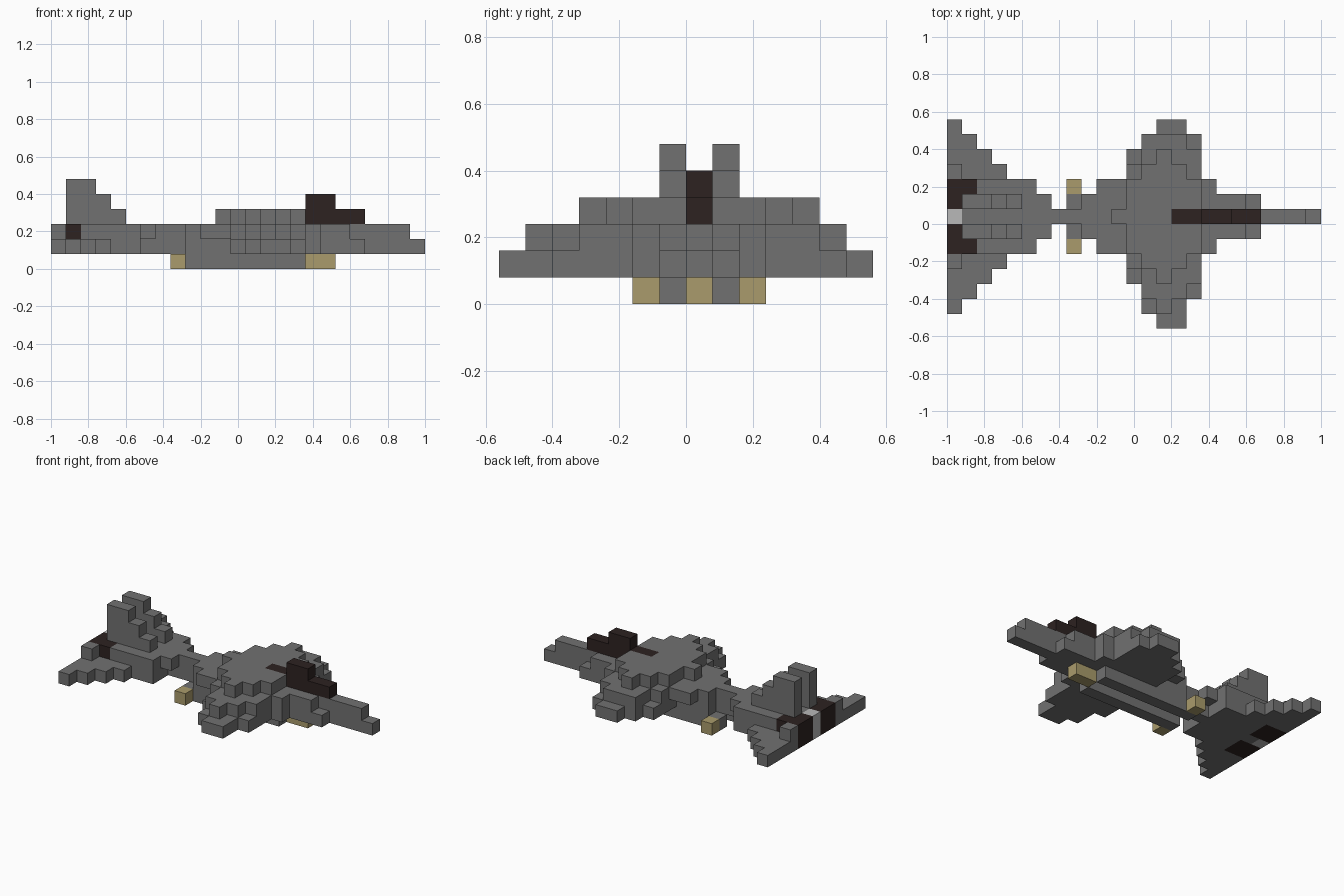
import bpy
import bmesh
from mathutils import Vector

cube = bpy.data.objects.get("Cube")
if cube:
    bpy.data.objects.remove(cube, do_unlink=True)

S = 0.08                      # block size
ORIGIN = Vector((-1, 0, 0))


def material(name, rgb):
    m = bpy.data.materials.new(name)
    m.use_nodes = True
    m.diffuse_color = (*rgb, 1)
    m.node_tree.nodes["Principled BSDF"].inputs["Base Color"].default_value = (*rgb, 1)
    return m


grey = material("hull grey", (0.165, 0.165, 0.165))
dark = material("dark glass", (0.026, 0.016, 0.015))
tan = material("wheel tan", (0.40, 0.33, 0.15))
light = material("light grey", (0.48, 0.48, 0.48))


def box(i0, i1, j0, j1, k0, k1):
    """Blocks in an inclusive index range."""
    return {(i, j, k) for i in range(i0, i1 + 1)
            for j in range(j0, j1 + 1) for k in range(k0, k1 + 1)}


def plan(layer, first, half_widths):
    """One layer, mirrored about the centre row, a half width per column."""
    cells = set()
    for n, w in enumerate(half_widths):
        cells |= box(first + n, first + n, -w, w, layer, layer)
    return cells


parts = []
used = set()


def part(name, mat, cells):
    cells = cells - used
    used.update(cells)
    parts.append((name, mat, cells))


# Canopy and exhausts come first, so the hull is cut around them
part("canopy", dark, box(15, 20, 0, 0, 3, 3) | box(17, 18, 0, 0, 4, 4))
part("left_exhaust", dark, box(0, 1, 1, 2, 1, 2))
part("right_exhaust", dark, box(0, 1, -2, -1, 1, 2))
part("tail_light", light, box(0, 0, 0, 0, 1, 2))

# Landing gear
part("nose_wheel", tan, box(17, 18, 0, 0, 0, 0))
for j, side in ((2, "left"), (-2, "right")):
    part(side + "_wheel", tan, box(8, 8, j, j, 0, 0))
    part(side + "_belly_rail", grey, box(8, 16, j // 2, j // 2, 0, 0))

# Twin fins, stepped down towards the nose
for j, side in ((1, "left"), (-1, "right")):
    fin = set()
    for step in range(3):
        fin |= box(1, 4 - step, j, j, 3 + step, 3 + step)
    part(side + "_fin", grey, fin)

# Tail plane
part("tail_plane", grey,
     plan(1, 0, (6, 5, 4, 3, 2, 2, 0)) | plan(2, 0, (3, 2, 2, 2, 2, 2, 1)))

# Main wing, three stacked layers with longer right tips
wing = plan(1, 12, (4, 5, 6, 6, 5)) | plan(2, 12, (3, 5, 5, 5, 4))
wing |= plan(3, 11, (0, 2, 3, 4, 3, 2))
wing |= box(13, 15, -6, -6, 1, 1) | box(14, 15, -7, -7, 1, 1)
wing |= box(14, 14, -6, -6, 2, 2)
part("main_wing", grey, wing)

# Fuselage
part("fuselage", grey,
     plan(1, 7, (0, 0, 1, 1, 1)) | plan(2, 7, (0, 0, 1, 2, 2))
     | plan(1, 17, (2, 1, 1, 1)) | plan(2, 17, (2, 1, 1, 0)))
part("nose", grey, box(21, 24, 0, 0, 1, 1) | box(21, 23, 0, 0, 2, 2))


def build(name, mat, cells):
    """Outer faces of a set of blocks, merged into flat panels."""
    bm = bmesh.new()
    for cell in cells:
        for axis in range(3):
            for sign in (-1, 1):
                near = list(cell)
                near[axis] += sign
                if tuple(near) in used:
                    continue
                u, v = Vector((0, 0, 0)), Vector((0, 0, 0))
                u[(axis + 1) % 3] = S
                v[(axis + 2) % 3] = S
                p = ORIGIN + Vector(cell) * S
                if sign > 0:
                    p[axis] += S
                else:
                    u, v = v, u
                bm.faces.new([bm.verts.new(q) for q in (p, p + u, p + u + v, p + v)])
    bmesh.ops.remove_doubles(bm, verts=bm.verts[:], dist=S / 100)
    bmesh.ops.dissolve_limit(bm, angle_limit=0.02, verts=bm.verts[:], edges=bm.edges[:])
    mesh = bpy.data.meshes.new(name)
    bm.to_mesh(mesh)
    bm.free()
    mesh.materials.append(mat)
    bpy.context.scene.collection.objects.link(bpy.data.objects.new(name, mesh))


for name, mat, cells in parts:
    build(name, mat, cells)
